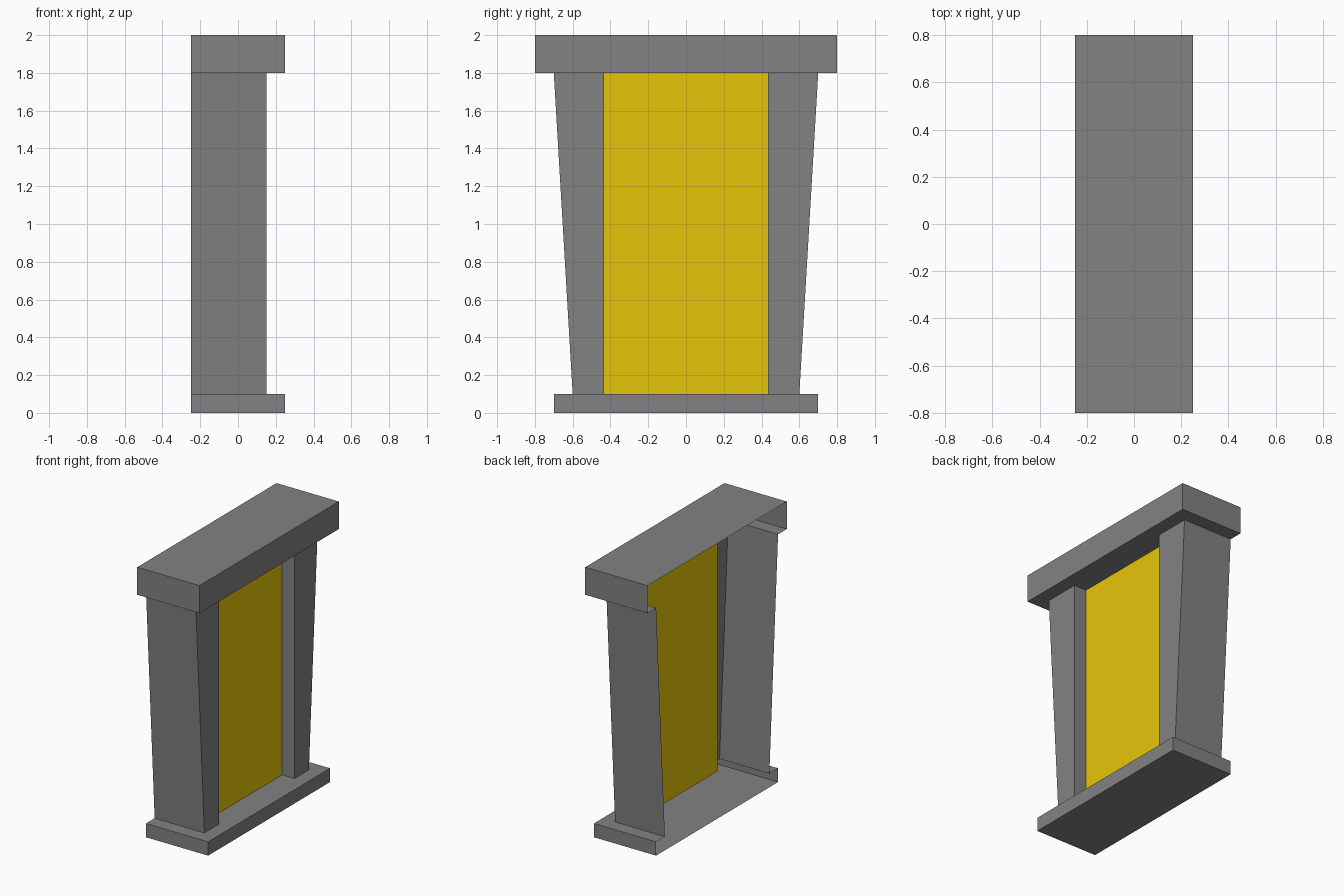
import bpy

if "Cube" in bpy.data.objects:
    bpy.data.objects.remove(bpy.data.objects["Cube"])

BACK, FRONT, EDGE = -0.25, 0.15, 0.25   # open back, pillar face, slab face (x)
PANEL_X, PANEL_Y = 0.05, 0.435          # recessed panel plane and half width
Z_LOW, Z_HIGH, Z_TOP = 0.1, 1.8, 2.0
W_LOW, W_HIGH = 0.6, 0.7                # pillar outer half widths


def material(name, color):
    mat = bpy.data.materials.new(name)
    mat.diffuse_color = (*color, 1)
    mat.use_nodes = True
    mat.node_tree.nodes["Principled BSDF"].inputs["Base Color"].default_value = mat.diffuse_color
    return mat


STONE = material("dark_grey", (0.225, 0.225, 0.225))
YELLOW = material("yellow", (0.8, 0.56, 0.003))


def make(name, verts, faces, mat=STONE):
    mesh = bpy.data.meshes.new(name)
    mesh.from_pydata(verts, [], faces)
    mesh.materials.append(mat)
    obj = bpy.data.objects.new(name, mesh)
    bpy.context.collection.objects.link(obj)
    return obj


def pillar_outline(w, side=1):
    return [(BACK, side * w), (FRONT, side * w),
            (FRONT, side * PANEL_Y), (PANEL_X, side * PANEL_Y)]


def strip(low, high, z0, z1, flip=False):
    """Open wall between two matching outlines."""
    n = len(low)
    verts = [(x, y, z0) for x, y in low] + [(x, y, z1) for x, y in high]
    faces = [(i, i + 1, n + i + 1, n + i) for i in range(n - 1)]
    return verts, [f[::-1] for f in faces] if flip else faces


def slab(name, half, z0, z1, wall_w, ledge_on_top):
    """Open-backed slab whose ledge is cut out around the wall outline."""
    block = [(BACK, -half), (EDGE, -half), (EDGE, half), (BACK, half)]
    verts, faces = strip(block, block, z0, z1)
    z = z1 if ledge_on_top else z0
    wall = pillar_outline(wall_w, 1) + pillar_outline(wall_w, -1)[::-1]
    verts += [(x, y, z) for x, y in wall]
    ring = list(range(8, 16))
    if ledge_on_top:
        faces += [(3, 2, 1, 0), tuple([4, 5, 6, 7] + ring)]
    else:
        faces += [(4, 5, 6, 7), tuple(([0, 1, 2, 3] + ring)[::-1])]
    return make(name, verts, faces)


# Base and lintel slabs
slab("base", 0.7, 0, Z_LOW, W_LOW, True)
slab("lintel", 0.8, Z_HIGH, Z_TOP, W_HIGH, False)

# Tapered pillars with the reveal beside the panel
for name, side in (("pillar_near", -1), ("pillar_far", 1)):
    make(name, *strip(pillar_outline(W_LOW, side), pillar_outline(W_HIGH, side),
                      Z_LOW, Z_HIGH, flip=side > 0))

# Yellow recessed panel
line = [(PANEL_X, -PANEL_Y), (PANEL_X, PANEL_Y)]
make("window_panel", *strip(line, line, Z_LOW, Z_HIGH), mat=YELLOW)
